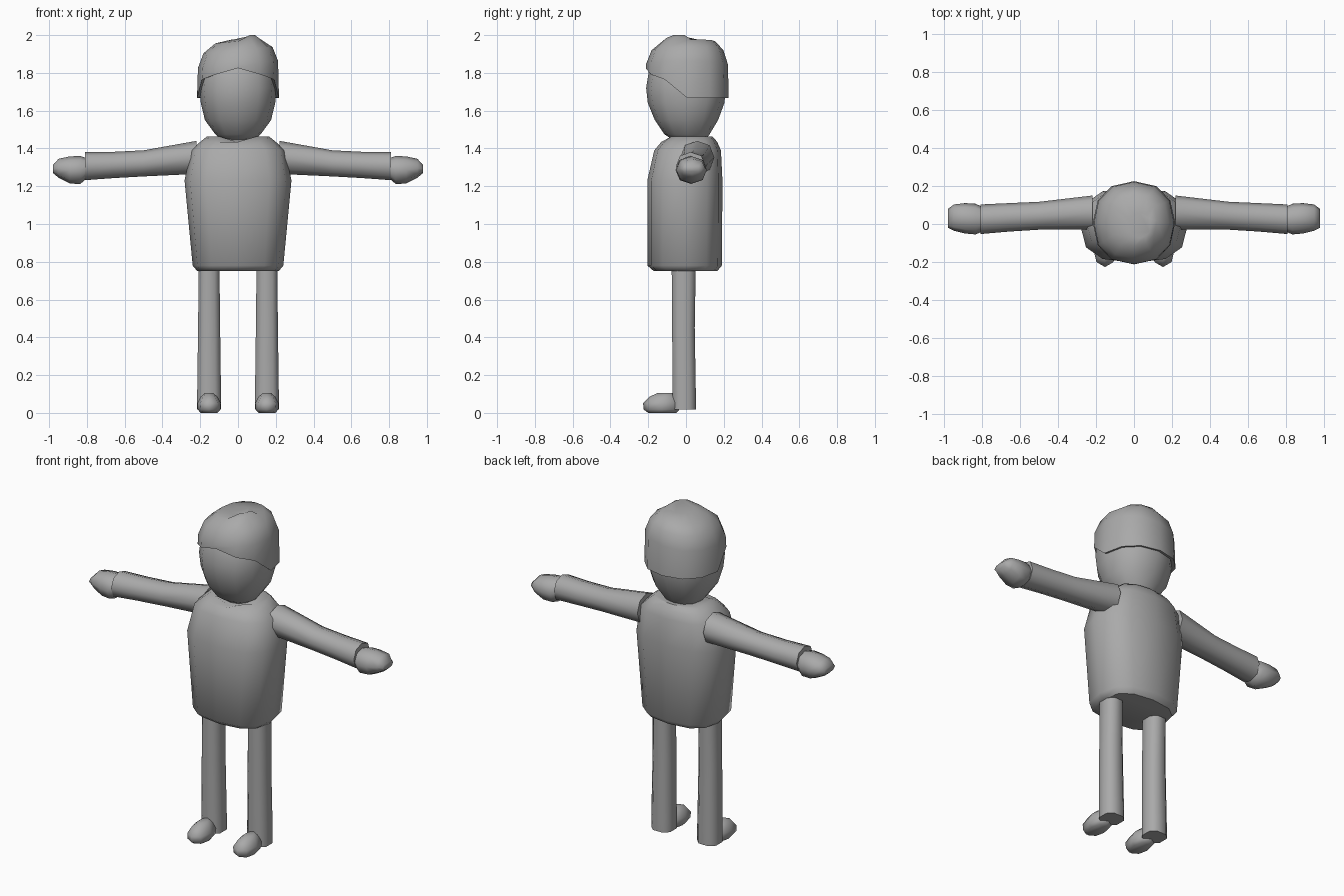
import bpy, bmesh, math
from mathutils import Vector

if "Cube" in bpy.data.objects:
    bpy.data.objects.remove(bpy.data.objects["Cube"])

grey = bpy.data.materials.new("plain grey")
grey.diffuse_color = (0.4, 0.4, 0.4, 1)
grey.use_nodes = True
grey.node_tree.nodes["Principled BSDF"].inputs["Base Color"].default_value = grey.diffuse_color


def finish(name, bm, angle=50):
    bmesh.ops.recalc_face_normals(bm, faces=bm.faces[:])
    me = bpy.data.meshes.new(name)
    bm.to_mesh(me)
    bm.free()
    ob = bpy.data.objects.new(name, me)
    bpy.context.collection.objects.link(ob)
    me.materials.append(grey)
    bpy.ops.object.select_all(action='DESELECT')
    ob.select_set(True)
    bpy.context.view_layer.objects.active = ob
    bpy.ops.object.shade_smooth_by_angle(angle=math.radians(angle))
    return ob


def loft(name, rings, angle=50):
    """Skin a list of equal-length point rings and cap both ends."""
    bm = bmesh.new()
    vs = [[bm.verts.new(p) for p in r] for r in rings]
    n = len(vs[0])
    for a, b in zip(vs, vs[1:]):
        for i in range(n):
            j = (i + 1) % n
            bm.faces.new((a[i], a[j], b[j], b[i]))
    bm.faces.new(vs[0])
    bm.faces.new(vs[-1])
    return finish(name, bm, angle)


def oval(n, power=2.0, turn=0.0):
    """Unit rounded outline, more boxy as power grows."""
    out = []
    for i in range(n):
        a = 2 * math.pi * (i + turn) / n
        c, s = math.cos(a), math.sin(a)
        out.append((math.copysign(abs(c) ** (2 / power), c),
                    math.copysign(abs(s) ** (2 / power), s)))
    return out


def upright(z, hw, y0, y1, outline, cx=0):
    return [(cx + hw * c, (y0 + y1) / 2 + (y1 - y0) / 2 * s, z) for c, s in outline]


def along_x(x, y0, y1, z0, z1, outline, side):
    return [(side * x, (y0 + y1) / 2 + (y1 - y0) / 2 * c,
             (z0 + z1) / 2 + (z1 - z0) / 2 * s) for c, s in outline]


# torso, with a slightly dipped neckline
box = oval(12, 2.6)
torso = [upright(*r, box) for r in (
    (0.75, 0.215, -0.17, 0.165), (0.78, 0.24, -0.205, 0.19), (1.23, 0.283, -0.205, 0.193),
    (1.39, 0.25, -0.168, 0.185), (1.435, 0.2, -0.13, 0.165))]
torso.append([(x, y, 1.463 - (0.03 if y < -0.05 and abs(x) < 0.06 else 0))
              for x, y, z in upright(1.46, 0.165, -0.09, 0.14, box)])
loft("torso", torso)

# head
rnd = oval(12, 2.25)
loft("head", [upright(*r, rnd) for r in (
    (1.44, 0.085, -0.06, 0.1), (1.475, 0.12, -0.115, 0.125), (1.55, 0.175, -0.165, 0.17),
    (1.64, 0.197, -0.202, 0.203), (1.72, 0.205, -0.211, 0.212),
    (1.82, 0.195, -0.195, 0.205), (1.9, 0.15, -0.15, 0.16))], 60)


# hair cap: hairline is high on the brow and low behind the ears
def hairline(x, y):
    if y < -0.15:
        return 1.825 - 0.28 * abs(x)
    if y < -0.04:
        return 1.765
    return 1.667


inner = upright(0, 0.18, -0.185, 0.19, rnd)
rim = upright(0, 0.217, -0.213, 0.226, rnd)
edge = [hairline(x, y) for x, y, z in rim]
hair = [[(x, y, e + 0.01) for (x, y, z), e in zip(inner, edge)],
        [(x, y, e) for (x, y, z), e in zip(rim, edge)]]
for z, hw, y0, y1 in ((1.845, 0.212, -0.212, 0.222), (1.92, 0.183, -0.182, 0.198),
                      (1.967, 0.12, -0.12, 0.155)):
    hair.append([(x, y, z + 0.09 * x + (0.012 if x > 0.03 and y < 0 and z > 1.95 else 0))
                 for x, y, z in upright(z, hw, y0, y1, rnd)])
hair.append([(x + 0.03, y, 1.977 + (0.023 if x > 0 and y < 0 else 0))
             for x, y, z in upright(0, 0.06, -0.075, 0.06, rnd)])
loft("hair", hair, 45)

hexa = oval(6, 2, 0.5)
octo = oval(8, 2.2)
for label, s in (("right", 1), ("left", -1)):
    # sleeve with a pointed shoulder end
    arm = [along_x(*r, octo, s) for r in (
        (0.22, -0.03, 0.15, 1.265, 1.44), (0.5, -0.03, 0.117, 1.252, 1.39),
        (0.66, -0.04, 0.11, 1.243, 1.382), (0.81, -0.053, 0.103, 1.232, 1.381))]
    loft(label + "_arm", arm)
    # mitten hand
    loft(label + "_hand", [along_x(*r, octo, s) for r in (
        (0.79, -0.035, 0.085, 1.25, 1.345), (0.835, -0.055, 0.107, 1.212, 1.36),
        (0.89, -0.05, 0.11, 1.214, 1.358), (0.95, -0.035, 0.103, 1.245, 1.345),
        (0.98, -0.02, 0.08, 1.27, 1.312))], 60)
    # leg
    loft(label + "_leg", [upright(z, hw, y0, y1, oval(8, 2.6, 0.5), s * 0.153) for z, hw, y0, y1 in (
        (0.018, 0.067, -0.075, 0.056), (0.1, 0.067, -0.075, 0.056),
        (0.45, 0.062, -0.077, 0.05), (0.8, 0.058, -0.08, 0.056))])
    # shoe, flat below and rounded above
    loft(label + "_shoe", [upright(z, hw, y0, y1, oval(8, 2.2), s * 0.153) for z, hw, y0, y1 in (
        (0.0, 0.045, -0.2, -0.05), (0.018, 0.06, -0.225, -0.035), (0.052, 0.062, -0.227, -0.03),
        (0.085, 0.045, -0.195, -0.045), (0.105, 0.022, -0.15, -0.07))], 60)
